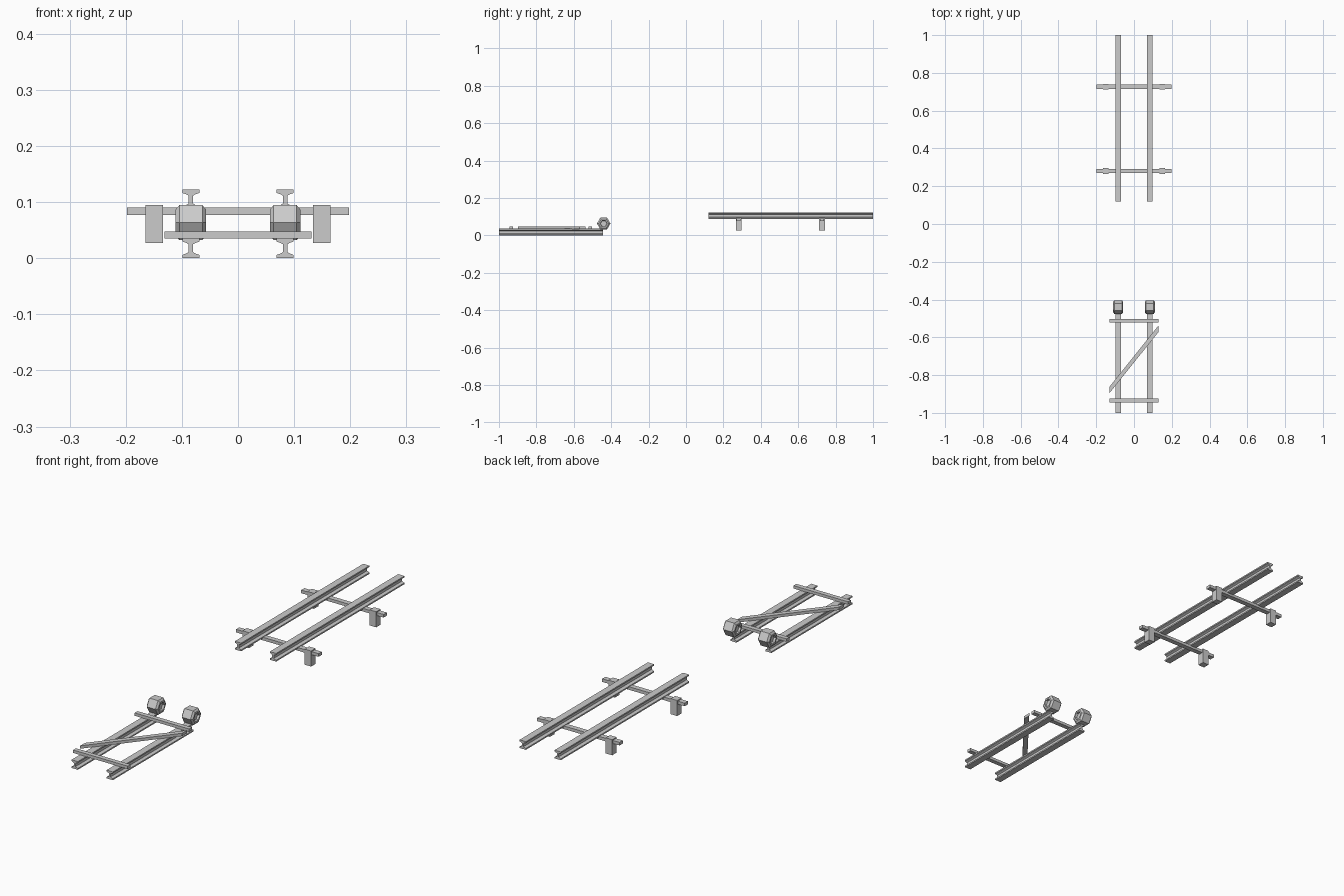
import bpy, math

if "Cube" in bpy.data.objects:
    bpy.data.objects.remove(bpy.data.objects["Cube"])

RAIL_X = 0.084


def mesh_object(name, verts, faces):
    mesh = bpy.data.meshes.new(name)
    mesh.from_pydata(verts, [], faces)
    obj = bpy.data.objects.new(name, mesh)
    bpy.context.collection.objects.link(obj)
    return obj


def prism(name, a, b):
    """Solid between two matching end outlines."""
    n = len(a)
    faces = [(i, (i + 1) % n, (i + 1) % n + n, i + n) for i in range(n)]
    faces += [tuple(range(n))[::-1], tuple(range(n, 2 * n))]
    return mesh_object(name, a + b, faces)


def box(name, x0, x1, y0, y1, z0, z1):
    base = [(x0, y0), (x1, y0), (x1, y1), (x0, y1)]
    return prism(name, [(x, y, z0) for x, y in base], [(x, y, z1) for x, y in base])


def rail(name, x, y0, y1, z, h=0.0357):
    # I-beam with tapered flanges
    right = [(0.015, 0), (0.015, 0.006), (0.008, 0.0085), (0.0038, 0.011)]
    right += [(px, h - pz) for px, pz in reversed(right)]
    prof = right + [(-px, pz) for px, pz in reversed(right)]
    prof = prof[::-1]
    return prism(name, [(x + px, y0, z + pz) for px, pz in prof],
                 [(x + px, y1, z + pz) for px, pz in prof])


def wheel(name, x, y, z):
    # six-sided wheel with bevelled rim and recessed hub
    prof = [(-0.018, 0.017), (-0.027, 0.019), (-0.027, 0.027), (-0.0205, 0.036),
            (0.0205, 0.036), (0.027, 0.027), (0.027, 0.019), (0.018, 0.017)]
    n = 6
    verts = [(x + px, y + r * math.cos(math.tau * k / n), z + r * math.sin(math.tau * k / n))
             for px, r in prof for k in range(n)]
    faces = [(i * n + k, (i + 1) * n + k, (i + 1) * n + (k + 1) % n, i * n + (k + 1) % n)
             for i in range(len(prof) - 1) for k in range(n)]
    last = (len(prof) - 1) * n
    faces += [tuple(range(n)), tuple(range(last, last + n))[::-1]]
    return mesh_object(name, verts, faces)


# Rails and wheels on both sides
for side, s in (("left", -1), ("right", 1)):
    rail("lower_rail_" + side, s * RAIL_X, -1.0, -0.445, 0.0)
    rail("upper_rail_" + side, s * RAIL_X, 0.12, 1.0, 0.0866)
    wheel("wheel_" + side, s * RAIL_X, -0.44, 0.0635)

# Cross bars and brace on the lower frame
for name, y in (("rear", -0.512), ("front", -0.934)):
    box("lower_cross_bar_" + name, -0.131, 0.131, y - 0.01, y + 0.01, 0.0355, 0.048)
w = 0.131
ends = [(-w, -0.897), (w, -0.57), (w, -0.536), (-w, -0.863)]
prism("diagonal_brace", [(x, y, 0.0355) for x, y in ends], [(x, y, 0.048) for x, y in ends])

# Cross beams with hanging end blocks under the upper rails
for name, y in (("front", 0.281), ("rear", 0.727)):
    box("upper_cross_beam_" + name, -0.198, 0.198, y - 0.011, y + 0.011, 0.0768, 0.0902)
    for side, s in (("left", -1), ("right", 1)):
        c = s * 0.1495
        box(f"end_block_{name}_{side}", c - 0.0155, c + 0.0155,
            y - 0.015, y + 0.015, 0.027, 0.0946)
